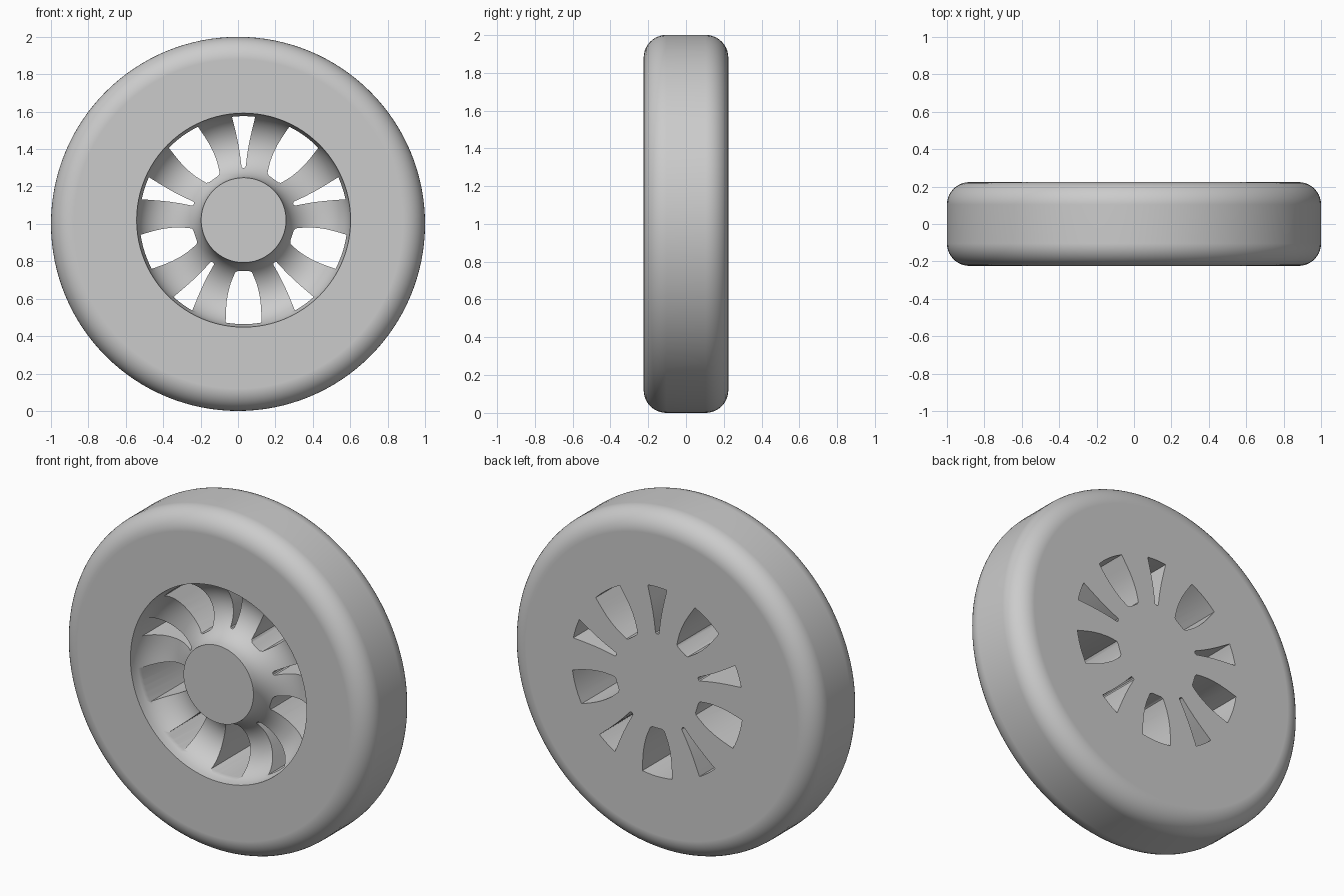
import bpy, bmesh, math
from mathutils import Vector, Matrix

cube = bpy.data.objects.get("Cube")
if cube:
    bpy.data.objects.remove(cube, do_unlink=True)

HALF = 0.224                       # half of the wheel's width
FILLET = 0.12                      # rounding of the shoulders
HUB = Vector((0.03, 0, 1.02))      # the hub sits slightly off the tyre's axis
HUB_R, RIM_R = 0.227, 0.572
HOLE_R = 0.556

grey = bpy.data.materials.new("plain grey")
grey.use_nodes = True
colour = (0.6, 0.6, 0.6, 1)
grey.diffuse_color = colour
grey.node_tree.nodes["Principled BSDF"].inputs["Base Color"].default_value = colour


def add_object(name, bm):
    bmesh.ops.recalc_face_normals(bm, faces=bm.faces)
    mesh = bpy.data.meshes.new(name)
    bm.to_mesh(mesh)
    bm.free()
    mesh.materials.append(grey)
    obj = bpy.data.objects.new(name, mesh)
    bpy.context.collection.objects.link(obj)
    return obj


def lathe(name, profile, centre, steps=128, closed=False):
    """Turn a (radius, y) profile around the y axis through centre."""
    bm = bmesh.new()
    verts = [bm.verts.new(centre + Vector((r, y, 0))) for r, y in profile]
    edges = [bm.edges.new(pair) for pair in zip(verts, verts[1:])]
    if closed:
        edges.append(bm.edges.new((verts[-1], verts[0])))
    bmesh.ops.spin(bm, geom=verts + edges, cent=centre, axis=(0, 1, 0),
                   angle=math.tau, steps=steps)
    bmesh.ops.remove_doubles(bm, verts=bm.verts, dist=1e-5)
    if not closed:
        rims = [e for e in bm.edges if e.is_boundary]
        bmesh.ops.holes_fill(bm, edges=rims, sides=0)
    return add_object(name, bm)


def hole_ring(name, side, start):
    """Five prisms around the hub; side lists (half width, radius) going out."""
    half = list(side)
    width = half[-1][0]
    half[-1] = (width, math.sqrt(HOLE_R ** 2 - width ** 2))
    arc = [(u, math.sqrt(HOLE_R ** 2 - u ** 2))
           for u in (width * k / 3 for k in (2, 1, 0, -1, -2))]
    outline = half + arc + [(-u, r) for u, r in reversed(half)]
    bm = bmesh.new()
    for k in range(5):
        turn = Matrix.Rotation(math.radians(start + 72 * k), 3, 'Y')
        verts = [bm.verts.new(HUB + turn @ Vector((u, -0.5, r))) for u, r in outline]
        face = bm.faces.new(verts)
        result = bmesh.ops.extrude_face_region(bm, geom=[face])
        moved = [g for g in result["geom"] if isinstance(g, bmesh.types.BMVert)]
        bmesh.ops.translate(bm, verts=moved, vec=(0, 1, 0))
    return add_object(name, bm)


# Solid wheel with rounded shoulders
shoulder = [(1 - FILLET + FILLET * math.sin(a), -HALF + FILLET - FILLET * math.cos(a))
            for a in (math.pi / 2 * k / 10 for k in range(11))]
wheel = lathe("wheel", shoulder + [(r, -y) for r, y in reversed(shoulder)],
              Vector((0, 0, 1)))

# Round-bottomed groove that leaves the hub standing
mid, radius = (HUB_R + RIM_R) / 2, (RIM_R - HUB_R) / 2
circle = [(mid + radius * math.cos(a), -HALF + radius * math.sin(a))
          for a in (math.tau * k / 40 for k in range(40))]
groove = lathe("groove_cutter", circle, HUB, steps=96, closed=True)

# Wide openings and narrow slits between the spokes
wide = hole_ring("wide_opening_cutter",
                 [(0.03, 0.272), (0.044, 0.278), (0.054, 0.3), (0.07, 0.34),
                  (0.082, 0.385), (0.09, 0.43), (0.094, 0.48), (0.096, 0.55)], 180)
slits = hole_ring("slit_cutter",
                  [(0.005, 0.28), (0.011, 0.285), (0.013, 0.3), (0.019, 0.35),
                   (0.029, 0.41), (0.042, 0.47), (0.062, 0.55)], 0)

bpy.context.view_layer.objects.active = wheel
wheel.select_set(True)
for cutter in (groove, wide, slits):
    cutter.hide_render = True
    cut = wheel.modifiers.new("cut", 'BOOLEAN')
    cut.operation = 'DIFFERENCE'
    cut.solver = 'EXACT'
    cut.object = cutter
    bpy.ops.object.modifier_apply(modifier=cut.name)
    bpy.data.objects.remove(cutter, do_unlink=True)

# Smooth curves, crisp cut edges, flat side walls
bpy.ops.object.shade_smooth_by_angle(angle=math.radians(30))
flat = wheel.modifiers.new("flat_sides", 'WEIGHTED_NORMAL')
flat.keep_sharp = True
